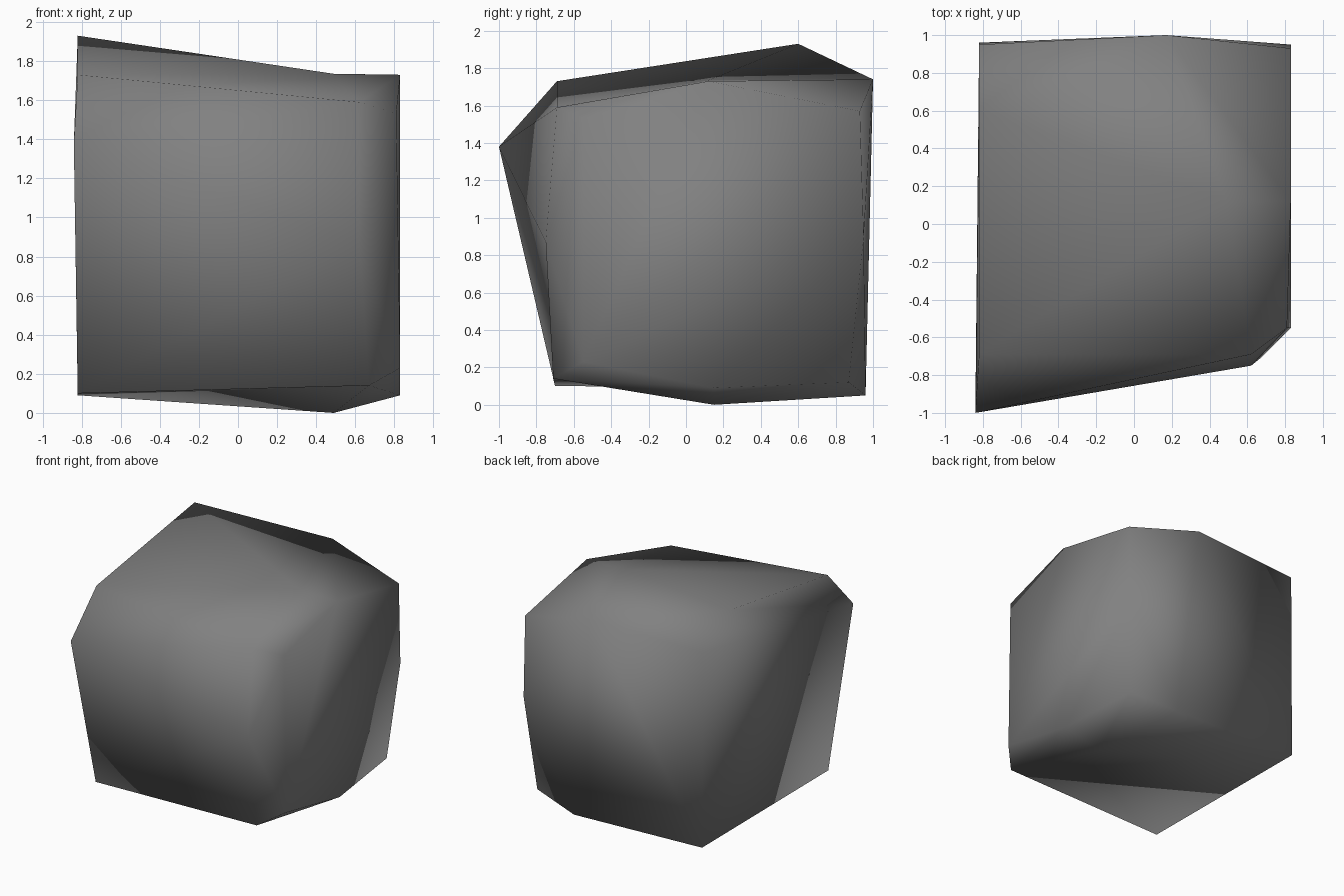
import bpy
import bmesh
from mathutils import Vector

if "Cube" in bpy.data.objects:
    bpy.data.objects.remove(bpy.data.objects["Cube"], do_unlink=True)

stone = bpy.data.materials.new("stone_grey")
stone.use_nodes = True
grey = (0.22, 0.22, 0.22, 1)
stone.diffuse_color = grey
shader = stone.node_tree.nodes["Principled BSDF"]
shader.inputs["Base Color"].default_value = grey
shader.inputs["Roughness"].default_value = 0.8

bm = bmesh.new()


def corner(x, y, z):
    return bm.verts.new((x, y, z))


def refold(a, b):
    """Turn the ridge between two corners into a hollow across it."""
    edge = bm.edges.get((a, b))
    if edge:
        bmesh.ops.rotate_edges(bm, edges=[edge], use_ccw=False)


# Corners that are refolded later
front_peak = corner(-.84, -1, 1.38)
front_base_left = corner(.67, -.71, .14)
front_base_right = corner(-.82, -.7, .1)
underside = corner(.49, .15, 0)
crown = corner(.49, .12, 1.8)

# Other corners, grouped by the side they belong to
top = [(-.82, .6, 1.93), (-.82, -.69, 1.73), (.62, -.69, 1.59), (.83, .12, 1.73)]
front_chamfer = [(.62, -.75, .87), (.81, -.55, 1.53), (.83, -.55, .23)]
back = [(.17, 1, 1.74), (.83, .93, 1.57), (-.82, .95, 1.71),
        (.83, .95, .9), (.76, .87, .12), (.36, .96, .05), (-.82, .96, .09)]
base = [(.83, .15, .09)]
for point in top + front_chamfer + back + base:
    corner(*point)

bmesh.ops.convex_hull(bm, input=bm.verts[:], use_existing_faces=False)

# The crown sags, and the front and underside are slightly hollow
crown.co = Vector((.49, .12, 1.735))
refold(front_peak, front_base_left)
refold(front_base_right, underside)

loose = [v for v in bm.verts if not v.link_faces]
bmesh.ops.delete(bm, geom=loose, context="VERTS")
bmesh.ops.recalc_face_normals(bm, faces=bm.faces[:])

# Soft shading across every worn edge
for face in bm.faces:
    face.smooth = True

mesh = bpy.data.meshes.new("boulder")
bm.to_mesh(mesh)
bm.free()
mesh.materials.append(stone)
boulder = bpy.data.objects.new("boulder", mesh)
bpy.context.collection.objects.link(boulder)
